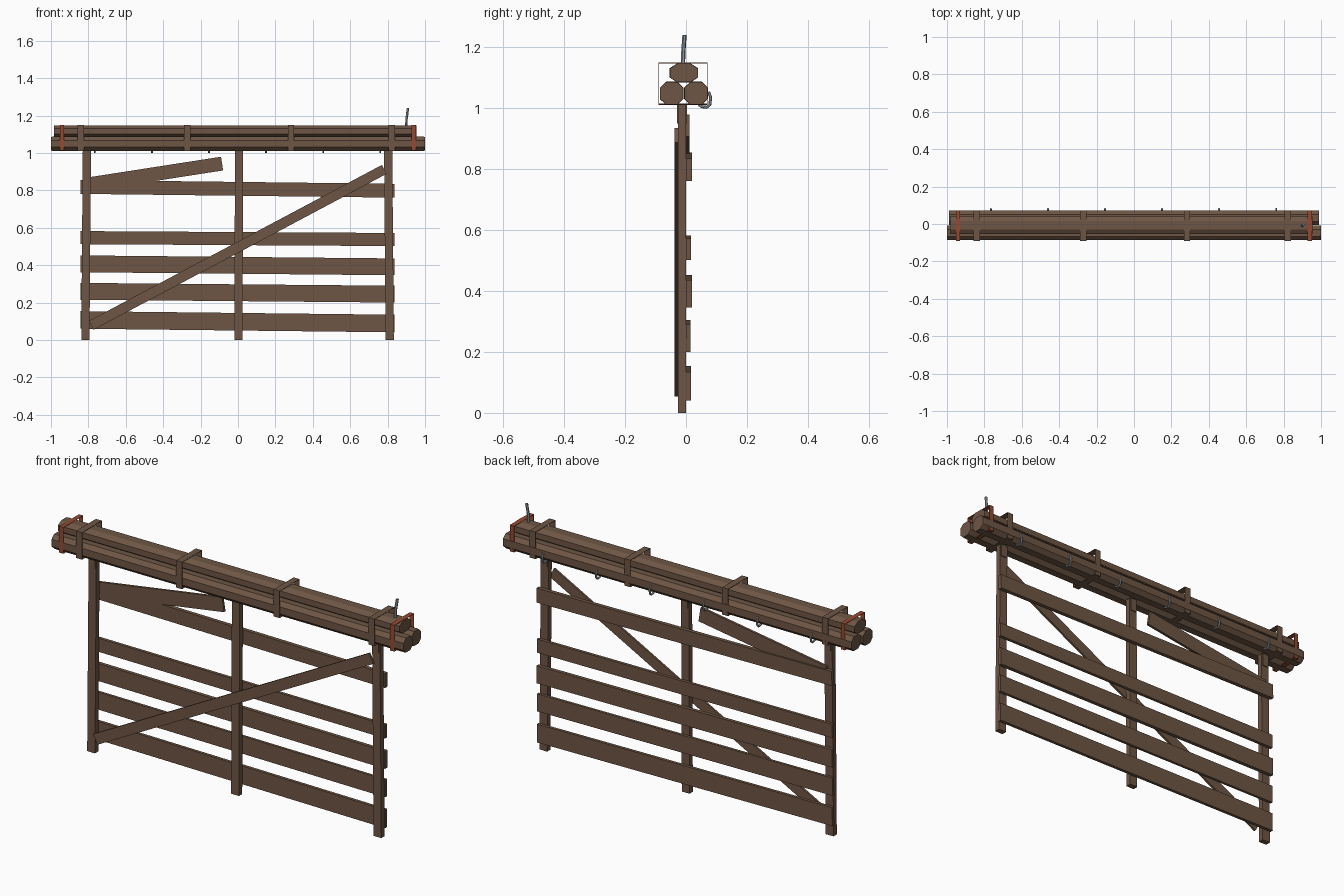
import bpy, bmesh, math
from mathutils import Vector

if "Cube" in bpy.data.objects:
    bpy.data.objects.remove(bpy.data.objects["Cube"])


def material(name, rgb):
    m = bpy.data.materials.new(name)
    m.diffuse_color = (*rgb, 1)
    m.use_nodes = True
    m.node_tree.nodes["Principled BSDF"].inputs["Base Color"].default_value = m.diffuse_color
    return m


WOOD = material("brown wood", (0.155, 0.092, 0.058))
RUST = material("rusty red", (0.30, 0.068, 0.032))
STEEL = material("grey steel", (0.33, 0.35, 0.38))


def finish(name, bm, mat):
    bmesh.ops.recalc_face_normals(bm, faces=bm.faces)
    me = bpy.data.meshes.new(name)
    bm.to_mesh(me)
    bm.free()
    me.materials.append(mat)
    ob = bpy.data.objects.new(name, me)
    bpy.context.collection.objects.link(ob)
    return ob


def sweep(name, rings, mat, closed=False):
    """Skin a list of equal-length point rings, capping the ends if open."""
    bm = bmesh.new()
    vs = [[bm.verts.new(p) for p in r] for r in rings]
    n = len(rings[0])
    for i in range(len(vs) if closed else len(vs) - 1):
        a, b = vs[i], vs[(i + 1) % len(vs)]
        for j in range(n):
            k = (j + 1) % n
            bm.faces.new((a[j], a[k], b[k], b[j]))
    if not closed:
        bm.faces.new(vs[0])
        bm.faces.new(vs[-1])
    return finish(name, bm, mat)


def board(name, a, b, width, y0, y1):
    """Flat board from a to b in the xz plane, between depths y0 and y1."""
    a, b = Vector(a), Vector(b)
    d = (b - a).normalized()
    s = Vector((-d.y, d.x)) * width / 2
    ring = lambda p: [((p + s * k).x, y, (p + s * k).y)
                      for k, y in ((-1, y0), (1, y0), (1, y1), (-1, y1))]
    return sweep(name, [ring(a), ring(b)], WOOD)


def log(name, x0, x1, y, z, ry, rz):
    """Log with a chamfered square section."""
    c = 0.48
    sec = [(1, c), (c, 1), (-c, 1), (-1, c), (-1, -c), (-c, -1), (c, -1), (1, -c)]
    rings = [[(x, y + u * ry * f, z + v * rz * f) for u, v in sec]
             for x, f in ((x0, 0.97), (x0 + 0.01, 1), (x1 - 0.01, 1), (x1, 0.97))]
    return sweep(name, rings, WOOD)


def strap(name, x, w, mat, top, bottom):
    """Thin band wrapped around the bundle of logs."""
    t = 0.002
    rings = []
    for y, z, sy, sz in ((-0.09, bottom, 1, 1), (0.071, bottom, -1, 1),
                         (0.071, top, -1, -1), (-0.09, top, 1, -1)):
        rings.append([(x - w / 2, y, z), (x + w / 2, y, z),
                      (x + w / 2, y + sy * t, z + sz * t),
                      (x - w / 2, y + sy * t, z + sz * t)])
    return sweep(name, rings, mat, closed=True)


def rod(name, pts, r, sides=6):
    """Bent metal rod lying in one plane along pts."""
    pts = [Vector(p) for p in pts]
    rings = []
    for i, p in enumerate(pts):
        d = (pts[min(i + 1, len(pts) - 1)] - pts[max(i - 1, 0)]).normalized()
        u = d.cross(Vector((0.9, 0.1, 0) if abs(d.x) < 0.8 else (0, 1, 0))).normalized()
        v = d.cross(u)
        rings.append([p + r * (u * math.cos(k * math.tau / sides)
                               + v * math.sin(k * math.tau / sides))
                      for k in range(sides)])
    return sweep(name, rings, STEEL)


# Logs bundled along the top
log("front_log", -1.0, 1.0, -0.047, 1.049, 0.039, 0.038)
log("back_log", -0.99, 0.99, 0.033, 1.049, 0.039, 0.038)
log("upper_log", -0.985, 0.955, -0.007, 1.116, 0.047, 0.031)

# Wooden bands and rusty end straps
for x in (-0.84, -0.272, 0.283, 0.822):
    strap("band", x, 0.034, WOOD, 1.15, 1.011)
for x in (-0.941, 0.939):
    strap("rusty_strap", x, 0.024, RUST, 1.148, 1.013)

# Posts with small cleats under the logs
for name, xb, xt in (("left_post", -0.816, -0.808), ("middle_post", 0.002, 0.006),
                     ("right_post", 0.811, 0.803)):
    board(name, (xb, 0), (xt, 1.013), 0.044, -0.027, 0.0)
    board("post_cleat", (xt, 0.95), (xt, 1.015), 0.034, -0.030, 0.004)

# Rails on the back: left centre height, right centre height, width, thickness
for zl, zr, w, t in ((0.818, 0.798, 0.074, 0.020), (0.547, 0.537, 0.070, 0.016),
                     (0.407, 0.391, 0.090, 0.019), (0.260, 0.245, 0.090, 0.014),
                     (0.107, 0.088, 0.094, 0.016)):
    board("rail", (-0.842, zl), (0.836, zr), w, 0.0, t)

# Loose broken rail and the front diagonal brace
board("broken_rail", (-0.80, 0.832), (-0.085, 0.943), 0.074, -0.001, 0.012)
board("diagonal_brace", (-0.785, 0.078), (0.782, 0.912), 0.054, -0.037, -0.026)

# Hooks along the back
for i in range(6):
    x = -0.765 + i * 0.305
    rod("hook", [(x, 0.042, 1.012), (x, 0.052, 1.005), (x, 0.068, 1.003),
                 (x, 0.078, 1.011), (x, 0.081, 1.035), (x, 0.074, 1.054)], 0.005)

# Bent nail on top
rod("nail", [(0.90, -0.010, 1.135), (0.901, -0.009, 1.18), (0.909, -0.005, 1.24)], 0.007)
